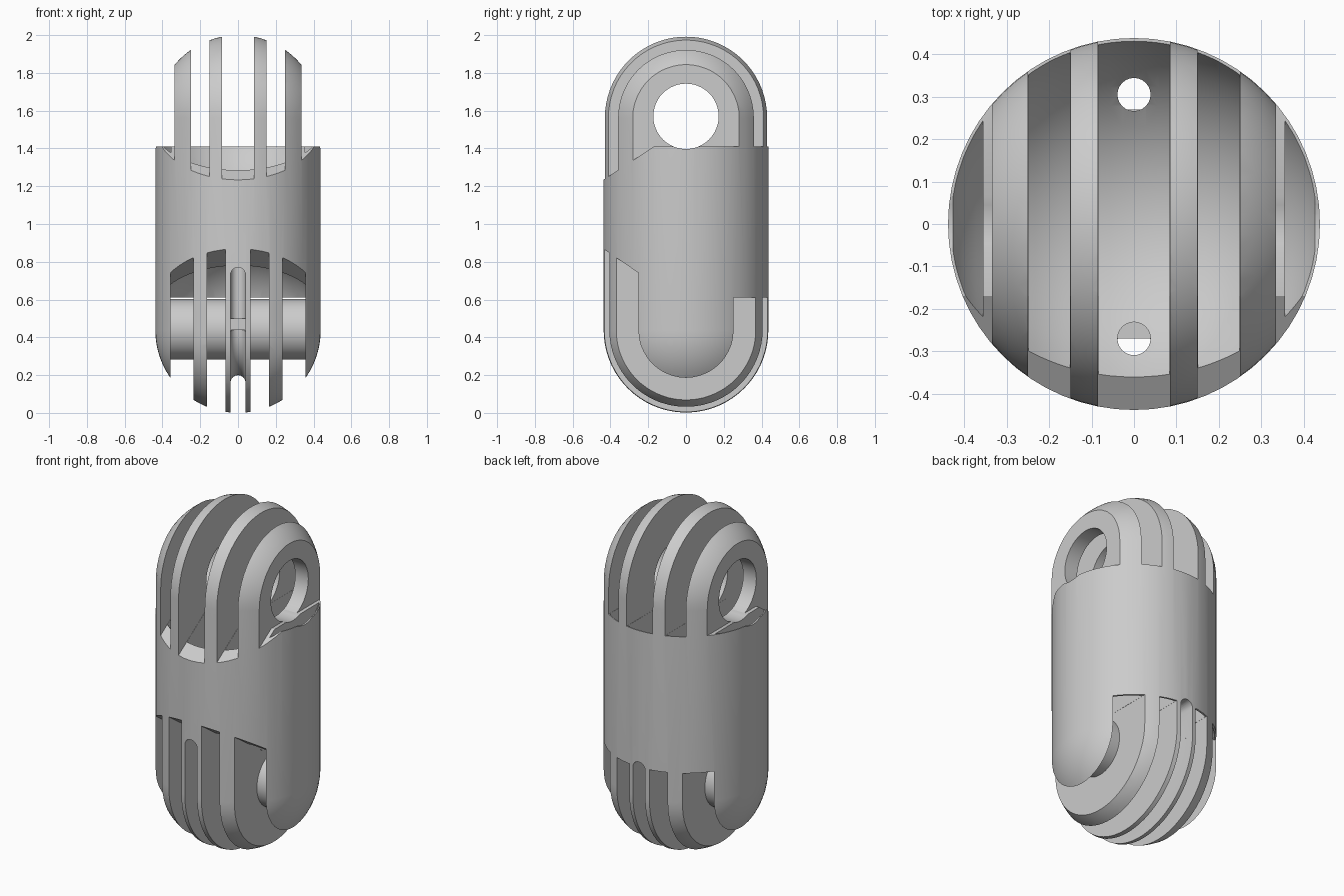
import bpy, bmesh
from math import sin, cos, pi, sqrt, radians

if "Cube" in bpy.data.objects:
    bpy.data.objects.remove(bpy.data.objects["Cube"], do_unlink=True)

R = 0.438            # capsule radius
LOW, HIGH = 0.44, 1.57   # hinge axis heights
CLEAR = 0.46         # radius of the bowl the mating fingers swing in

grey = bpy.data.materials.new("light grey plastic")
grey.use_nodes = True
grey.diffuse_color = (0.6, 0.6, 0.6, 1)
grey.node_tree.nodes["Principled BSDF"].inputs["Base Color"].default_value = (0.6, 0.6, 0.6, 1)


def loft(name, rings):
    """Skin a list of equal-length point rings and cap both ends."""
    bm = bmesh.new()
    rows = [[bm.verts.new(p) for p in ring] for ring in rings]
    n = len(rows[0])
    for a, b in zip(rows, rows[1:]):
        for i in range(n):
            j = (i + 1) % n
            bm.faces.new((a[i], a[j], b[j], b[i]))
    bm.faces.new(rows[0])
    bm.faces.new(rows[-1])
    bmesh.ops.recalc_face_normals(bm, faces=bm.faces)
    mesh = bpy.data.meshes.new(name)
    bm.to_mesh(mesh)
    bm.free()
    obj = bpy.data.objects.new(name, mesh)
    bpy.context.collection.objects.link(obj)
    mesh.materials.append(grey)
    return obj


def circle(r, n):
    return [(r * cos(2 * pi * i / n), r * sin(2 * pi * i / n)) for i in range(n)]


def x_rod(name, stations, z, n=48):
    """Round bar along x from (x, radius) stations."""
    return loft(name, [[(x, a, z + b) for a, b in circle(r, n)] for x, r in stations])


def prism(name, profile, x0, x1):
    """Extrude a (y, z) profile along x."""
    return loft(name, [[(x, y, z) for y, z in profile] for x in (x0, x1)])


def bowl(name, x0, x1, z):
    """Slice of the clearance sphere between two x planes."""
    xs = [x0 + (x1 - x0) * i / 6 for i in range(7)]
    return x_rod(name, [(x, sqrt(CLEAR**2 - x * x)) for x in xs], z)


# Capsule body
dome = [(R * cos(t), R * sin(t)) for t in [radians(5 * i) for i in range(18)]] + [(0.008, R)]
levels = [(r, R - h) for r, h in reversed(dome)] + [(r, 2 - R + h) for r, h in dome]
body = loft("hinge_body", [[(a, b, z) for a, b in circle(r, 64)] for r, z in levels])

cutters = []

# Upper gaps: sloped at the front, level at the back, bowl in between
top_floor = [(-0.6, 1.127), (-0.17, 1.41), (0.6, 1.41), (0.6, 2.2), (-0.6, 2.2)]
for x0, x1 in [(-0.085, 0.085), (0.15, 0.25), (-0.25, -0.15), (0.335, 0.6), (-0.6, -0.335)]:
    cutters.append(prism("upper_gap", top_floor, x0, x1))
for x0, x1 in [(-0.084, 0.084), (0.151, 0.249), (-0.249, -0.151), (0.356, 0.45), (-0.45, -0.356)]:
    cutters.append(bowl("upper_bowl", x0, x1, HIGH))

# Lower gaps
low_roof = [(-0.6, 0.98), (-0.06, 0.61), (0.6, 0.61), (0.6, -0.2), (-0.6, -0.2)]
for side in (-1, 1):
    for a, b in [(0.065, 0.165), (0.235, 0.358)]:
        cutters.append(prism("lower_gap", low_roof, *sorted((side * a, side * b))))
        cutters.append(bowl("lower_bowl", *sorted((side * (a + 0.001), side * (b - 0.001))), LOW))

# Pin hole through the upper fingers
cutters.append(x_rod("pin_hole", [(-0.5, 0.173), (0.5, 0.173)], HIGH))

# Cord groove around the middle lower finger
W = 0.04
section = [(-W, 0.6)] + [(-W * cos(pi * i / 8), 0.28 - W * sin(pi * i / 8)) for i in range(9)] + [(W, 0.6)]
cutters.append(loft("cord_groove", [
    [(x, r * cos(t), LOW + r * sin(t)) for x, r in section]
    for t in [pi + pi * i / 32 for i in range(33)]]))
for sy, arch in ((-1, 0.73), (1, 0.6)):
    slot = [(W * 0.998, 0.43), (-W * 0.998, 0.43)]
    slot += [(-W * 0.998 * cos(pi * i / 12), arch + W * sin(pi * i / 12)) for i in range(13)]
    cutters.append(loft("cord_slot", [[(x, sy * y, z) for x, z in slot] for y in (0.27, 0.6)]))

# Cord channels up through the body
for y in (-0.27, 0.305):
    cutters.append(loft("cord_channel", [[(a, y + b, z) for a, b in circle(0.039, 24)] for z in (0.5, 1.6)]))

# Apply every cut
bpy.context.view_layer.objects.active = body
for cutter in cutters:
    cutter.hide_render = True
    mod = body.modifiers.new("cut", "BOOLEAN")
    mod.operation = "DIFFERENCE"
    mod.solver = "EXACT"
    mod.object = cutter
    bpy.ops.object.modifier_apply(modifier=mod.name)
    bpy.data.objects.remove(cutter, do_unlink=True)

# Hinge pin between the lower fingers
pin = x_rod("hinge_pin", [(-0.37, 0.161), (0.37, 0.161)], LOW + 0.003)

for obj in (body, pin):
    bpy.ops.object.select_all(action="DESELECT")
    obj.select_set(True)
    bpy.context.view_layer.objects.active = obj
    bpy.ops.object.shade_smooth_by_angle(angle=radians(25))
